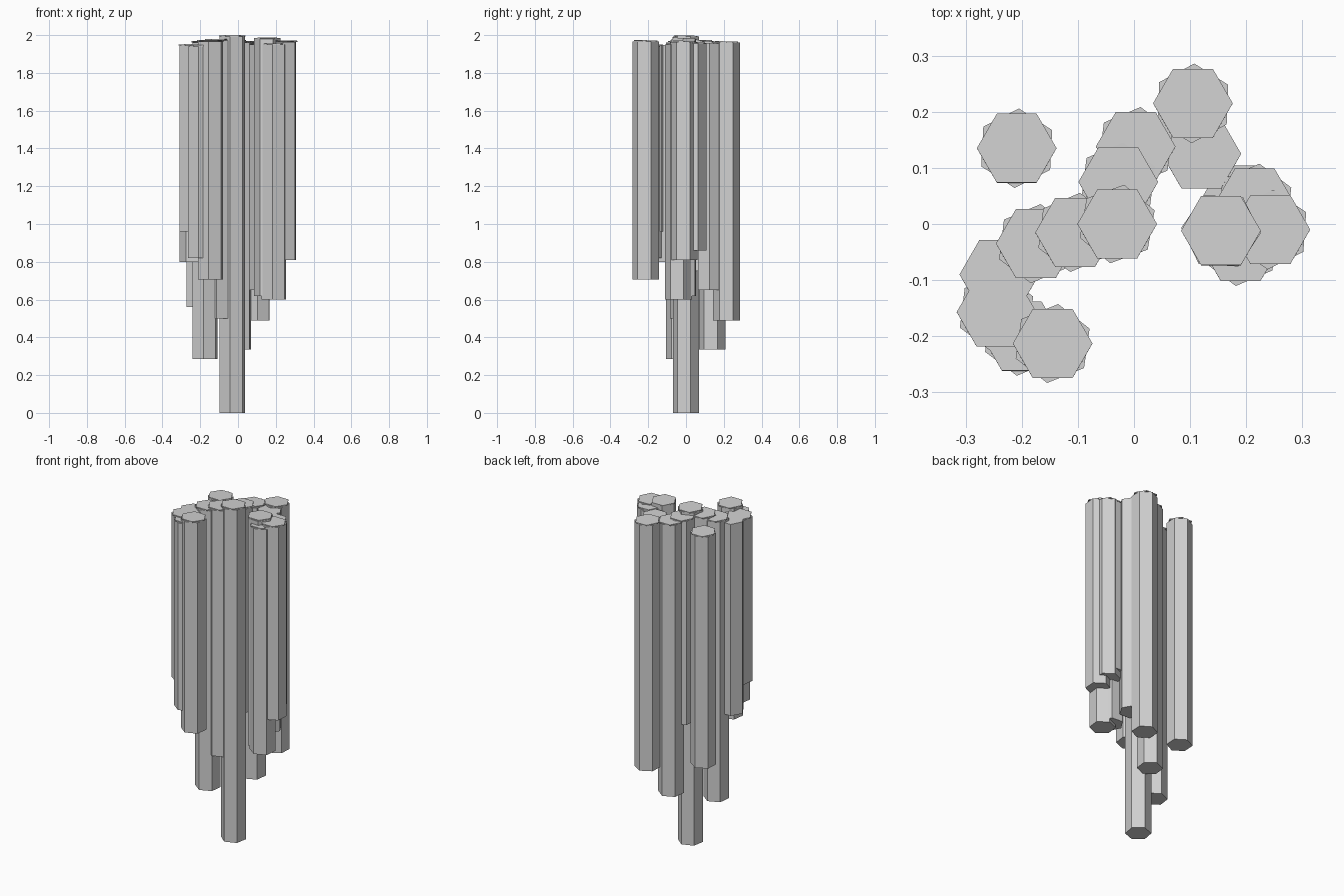
import bpy, bmesh, math
from mathutils import Matrix

cube = bpy.data.objects.get("Cube")
if cube:
    bpy.data.objects.remove(cube, do_unlink=True)

stone = bpy.data.materials.new("pale_grey_stone")
stone.use_nodes = True
colour = (0.64, 0.64, 0.64, 1)
stone.diffuse_color = colour
stone.node_tree.nodes["Principled BSDF"].inputs["Base Color"].default_value = colour

RADIUS = 0.071
CAP = 0.006


def hex_prism(bm, x, y, low, high, turn, tilt=0.0):
    """Six-sided prism, one corner at angle turn, tilted about the x axis."""
    place = (Matrix.Translation((x, y, (low + high) / 2))
             @ Matrix.Rotation(tilt, 4, 'X')
             @ Matrix.Rotation(math.radians(turn), 4, 'Z'))
    bmesh.ops.create_cone(bm, cap_ends=True, segments=6, radius1=RADIUS,
                          radius2=RADIUS, depth=high - low, matrix=place)


def column(name, x, y, low, high, turn=-7):
    # Long shaft with a thin lid turned to point along y
    bm = bmesh.new()
    hex_prism(bm, x, y, low, high - CAP, turn)
    hex_prism(bm, x, y, high - CAP, high, 30, tilt=-0.03)
    mesh = bpy.data.meshes.new(name)
    bm.to_mesh(mesh)
    bm.free()
    mesh.materials.append(stone)
    obj = bpy.data.objects.new(name, mesh)
    bpy.context.collection.objects.link(obj)


# Centre and the curved left-to-right cluster
column("central_column", -0.03, 0.0, 0.0, 1.998, -10)
column("inner_back_column", -0.028, 0.075, 0.75, 1.975)
column("back_column", 0.003, 0.138, 0.335, 1.967)
column("inner_right_column", -0.105, -0.015, 0.5, 1.978)
column("middle_right_column", -0.175, -0.035, 0.285, 1.968)
column("outer_right_column", -0.24, -0.09, 0.8, 1.948, 30)
column("far_right_column", -0.245, -0.157, 0.96, 1.95)
column("front_inner_column", -0.2, -0.2, 0.82, 1.945)
column("front_column", -0.145, -0.213, 0.705, 1.973, -8)

# Lone column at the back right
column("lone_column", -0.209, 0.135, 0.56, 1.952, -3)

# Back left pair
column("rear_column", 0.105, 0.215, 0.49, 1.967, -2)
column("rear_inner_column", 0.12, 0.125, 0.65, 1.957, 30)

# Left cluster
column("left_inner_column", 0.155, -0.012, 0.62, 1.985, 26)
column("left_outer_column", 0.243, -0.01, 0.81, 1.97, -4)
column("left_back_column", 0.215, 0.037, 0.86, 1.962)
column("left_front_column", 0.19, -0.04, 0.6, 1.955)
column("left_hidden_column", 0.19, 0.043, 0.9, 1.95, 30)
